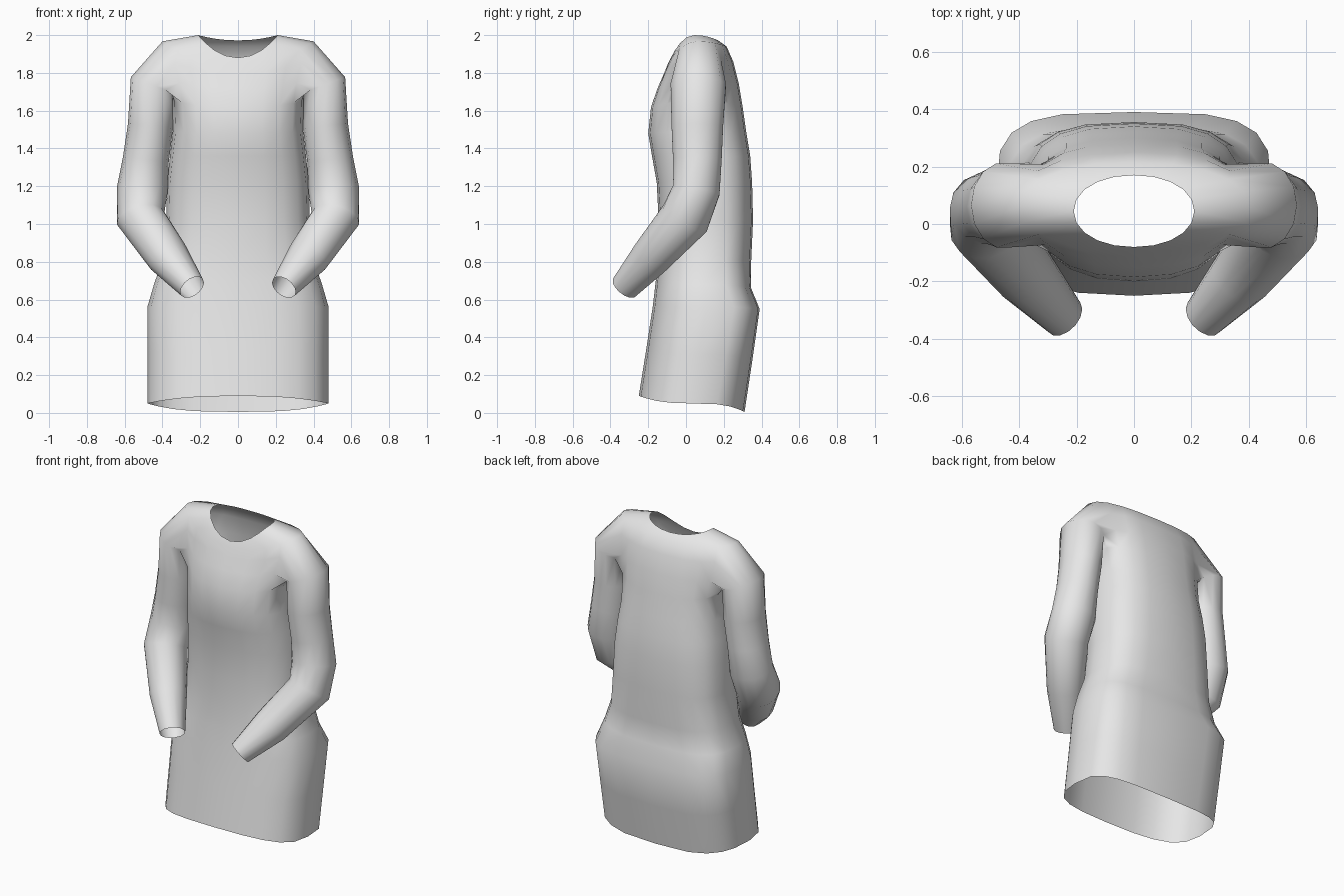
import bpy, bmesh
from math import sin, cos, pi
from mathutils import Vector

cube = bpy.data.objects.get("Cube")
if cube:
    bpy.data.objects.remove(cube)

COLS = 11                 # columns around one half of the body
ARM_COLS = (3, 7)         # armhole columns
ARM_ROWS = (9, 12)        # armhole rows

# Body rings: z front, z side, z back, half width, y front, y back, roundness front, back
RINGS = [
    (0.09, 0.05, 0.005, 0.48, -0.25, 0.31, 2.6, 3.2),
    (0.34, 0.31, 0.27, 0.48, -0.21, 0.35, 2.6, 3.4),
    (0.57, 0.56, 0.55, 0.48, -0.175, 0.39, 2.6, 3.6),
    (0.70, 0.68, 0.66, 0.445, -0.16, 0.345, 2.5, 3.2),
    (0.82, 0.81, 0.80, 0.40, -0.15, 0.345, 2.4, 3.0),
    (1.02, 1.02, 1.02, 0.38, -0.145, 0.355, 2.4, 2.9),
    (1.22, 1.22, 1.22, 0.375, -0.155, 0.35, 2.4, 2.8),
    (1.36, 1.36, 1.36, 0.36, -0.18, 0.34, 2.4, 2.8),
    (1.48, 1.49, 1.48, 0.345, -0.20, 0.32, 2.4, 2.8),
    (1.62, 1.65, 1.62, 0.35, -0.185, 0.30, 2.4, 2.7),
    (1.72, 1.76, 1.74, 0.37, -0.15, 0.28, 2.4, 2.6),
    (1.80, 1.88, 1.86, 0.40, -0.115, 0.25, 2.3, 2.4),
    (1.85, 1.967, 1.94, 0.40, -0.095, 0.215, 2.2, 2.2),
    (1.88, 2.0, 1.972, 0.21, -0.08, 0.17, 2.1, 2.1),
]

# Sleeve path: centre, radius across, radius front to back
SLEEVE = [
    ((0.455, 0.065, 1.735), 0.12, 0.15),
    ((0.463, 0.06, 1.52), 0.12, 0.14),
    ((0.488, 0.06, 1.34), 0.122, 0.132),
    ((0.507, 0.055, 1.18), 0.135, 0.128),
    ((0.515, -0.005, 1.03), 0.13, 0.135),
    ((0.37, -0.185, 0.825), 0.112, 0.108),
    ((0.243, -0.325, 0.665), 0.072, 0.078),
]


def body_ring(bm, ring):
    zf, zs, zb, width, yf, yb, ef, eb = ring
    verts = []
    for i in range(COLS):
        a = -pi / 2 + pi * i / (COLS - 1)
        s, c = sin(a), max(0.0, cos(a))
        e, z_end = (ef, zf) if s < 0 else (eb, zb)
        x = 0.0 if i in (0, COLS - 1) else width * c ** (2 / e)
        y = (yf + yb) / 2 + (yb - yf) / 2 * abs(s) ** (2 / e) * (1 if s > 0 else -1)
        verts.append(bm.verts.new((x, y, zs + (z_end - zs) * s * s)))
    return verts


def sleeve_ring(bm, centre, normal, ru, rv, count):
    u = normal.cross(Vector((0, 1, 0))).normalized()
    v = u.cross(normal).normalized()
    angles = [pi - (k - 2) * 2 * pi / count for k in range(count)]
    return [bm.verts.new(centre + u * ru * cos(a) + v * rv * sin(a)) for a in angles]


bm = bmesh.new()

# Body, leaving the armhole open
rows = [body_ring(bm, r) for r in RINGS]
for r in range(len(rows) - 1):
    for c in range(COLS - 1):
        if ARM_ROWS[0] <= r < ARM_ROWS[1] and ARM_COLS[0] <= c < ARM_COLS[1]:
            continue
        bm.faces.new((rows[r][c], rows[r][c + 1], rows[r + 1][c + 1], rows[r + 1][c]))

# Armhole edge, running bottom, back, top, front
(r0, r1), (c0, c1) = ARM_ROWS, ARM_COLS
loop = [rows[r0][c] for c in range(c0, c1 + 1)]
loop += [rows[r][c1] for r in range(r0 + 1, r1)]
loop += [rows[r1][c] for c in range(c1, c0 - 1, -1)]
loop += [rows[r][c0] for r in range(r1 - 1, r0, -1)]

# Sleeve continues from the armhole to the open cuff
points = [Vector((0.37, 0.065, 1.84))] + [Vector(p[0]) for p in SLEEVE]
for i, (centre, ru, rv) in enumerate(SLEEVE, 1):
    before = (points[i] - points[i - 1]).normalized()
    after = (points[i + 1] - points[i]).normalized() if i + 1 < len(points) else before
    ring = sleeve_ring(bm, points[i], (before + after).normalized(), ru, rv, len(loop))
    for k in range(len(loop)):
        n = (k + 1) % len(loop)
        bm.faces.new((loop[k], loop[n], ring[n], ring[k]))
    loop = ring

for f in bm.faces:
    f.smooth = True
mesh = bpy.data.meshes.new("dress")
bm.to_mesh(mesh)
bm.free()

dress = bpy.data.objects.new("dress", mesh)
bpy.context.collection.objects.link(dress)
mirror = dress.modifiers.new("mirror", 'MIRROR')
mirror.use_axis[0] = True
mirror.merge_threshold = 0.001

# Plain light grey cloth
cloth = bpy.data.materials.new("light grey cloth")
cloth.use_nodes = True
grey = (0.8, 0.8, 0.8, 1)
cloth.diffuse_color = grey
cloth.node_tree.nodes["Principled BSDF"].inputs["Base Color"].default_value = grey
mesh.materials.append(cloth)
